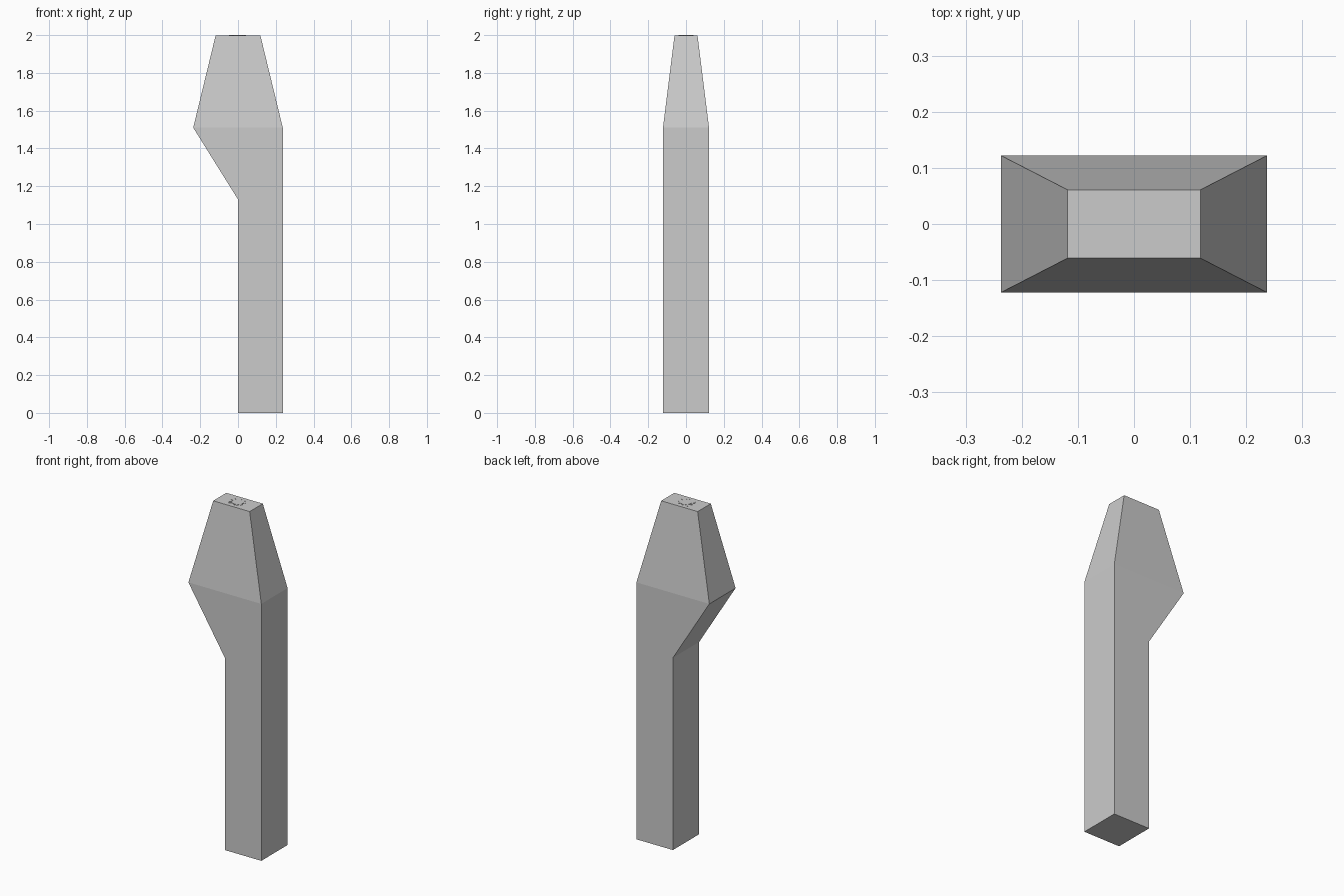
import bpy, bmesh
from math import cos, sin, pi, radians
from mathutils import Matrix, Vector

if "Cube" in bpy.data.objects:
    bpy.data.objects.remove(bpy.data.objects["Cube"])

W, D, TOP = 0.237, 0.122, 1.998


def new_object(name, bm):
    bmesh.ops.recalc_face_normals(bm, faces=bm.faces)
    mesh = bpy.data.meshes.new(name)
    bm.to_mesh(mesh)
    bm.free()
    obj = bpy.data.objects.new(name, mesh)
    bpy.context.collection.objects.link(obj)
    return obj


def prism(bm, points, z0, z1):
    face = bm.faces.new([bm.verts.new((x, y, z0)) for x, y in points])
    ext = bmesh.ops.extrude_face_region(bm, geom=[face], use_keep_orig=True)
    verts = [v for v in ext["geom"] if isinstance(v, bmesh.types.BMVert)]
    bmesh.ops.translate(bm, verts=verts, vec=(0, 0, z1 - z0))


# Post body: rectangular sections (left x, right x, half depth, z) lofted upward
sections = [(0, W, D, 0), (0, W, D, 1.13), (-W, W, D, 1.51),
            (-W / 2, W / 2, D / 2, TOP)]
bm = bmesh.new()
rings = [[bm.verts.new(p) for p in ((a, -d, z), (b, -d, z), (b, d, z), (a, d, z))]
         for a, b, d, z in sections]
for low, high in zip(rings, rings[1:]):
    for i in range(4):
        j = (i + 1) % 4
        bm.faces.new((low[i], low[j], high[j], high[i]))
bm.faces.new(rings[0][::-1])
bm.faces.new(rings[-1])
new_object("post_body", bm)

# Small round cap detail on the flat top
bm = bmesh.new()
prism(bm, [(0.033 * cos(2 * pi * i / 20), 0.033 * sin(2 * pi * i / 20))
           for i in range(20)], TOP - 0.002, 2.0)
new_object("top_disc", bm)

# Uneven short teeth around the cap: angle in degrees, outer radius, half width
teeth = [(15, 0.041, 0.006), (-29, 0.041, 0.006), (-72, 0.039, 0.009),
         (-139, 0.050, 0.006), (-157, 0.049, 0.006), (170, 0.047, 0.006),
         (137, 0.052, 0.006), (98, 0.038, 0.006), (53, 0.042, 0.004)]
bm = bmesh.new()
for angle, outer, half in teeth:
    rot = Matrix.Rotation(radians(angle), 2)
    shape = [(0.033, -half * 0.7), (outer, -half), (outer, half), (0.033, half * 0.7)]
    prism(bm, [rot @ Vector(p) for p in shape], TOP - 0.002, 2.0)
new_object("top_teeth", bm)
